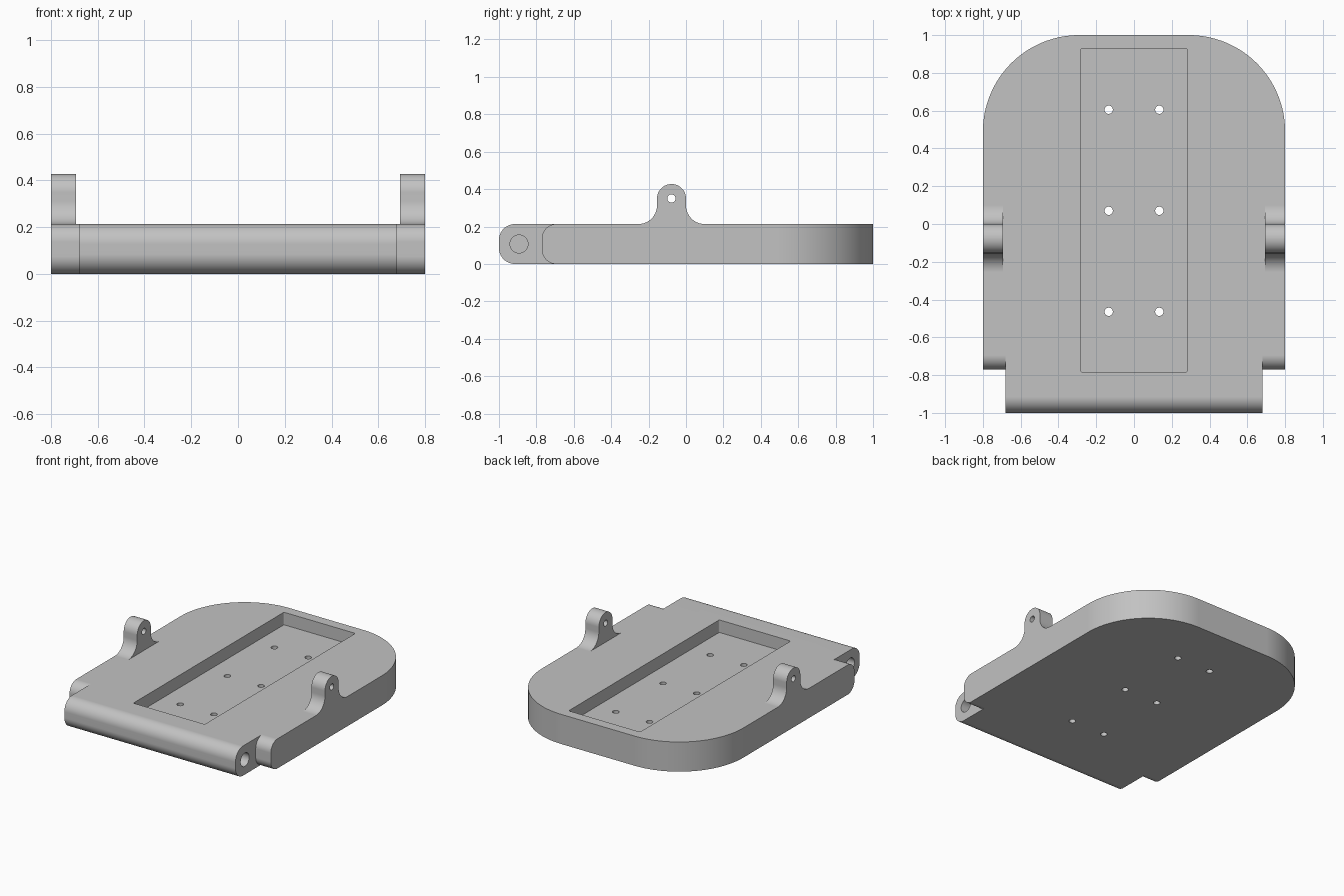
import bpy, bmesh, math
from mathutils import Vector

cube = bpy.data.objects.get("Cube")
if cube:
    bpy.data.objects.remove(cube, do_unlink=True)

H = 0.213          # plate thickness
W = 0.8            # half width of the plate

grey = bpy.data.materials.new("plain grey")
grey.use_nodes = True
grey.diffuse_color = (0.54, 0.54, 0.54, 1)
grey.node_tree.nodes["Principled BSDF"].inputs["Base Color"].default_value = grey.diffuse_color


def rounded(corners, steps=14):
    """Outline from (u, v, radius) corners, each replaced by a tangent arc."""
    out = []
    n = len(corners)
    for i, (u, v, r) in enumerate(corners):
        p = Vector((u, v))
        if r == 0:
            out.append(p)
            continue
        a = (Vector(corners[i - 1][:2]) - p).normalized()
        b = (Vector(corners[(i + 1) % n][:2]) - p).normalized()
        half = a.angle(b) / 2
        centre = p + (a + b).normalized() * (r / math.sin(half))
        start = p + a * (r / math.tan(half)) - centre
        end = p + b * (r / math.tan(half)) - centre
        sweep = start.angle_signed(end)
        t0 = math.atan2(start.y, start.x)
        for k in range(steps + 1):
            t = t0 - sweep * k / steps
            out.append(centre + r * Vector((math.cos(t), math.sin(t))))
    return out


def circle(u, v, r, n=32):
    return [Vector((u + r * math.cos(math.tau * k / n),
                    v + r * math.sin(math.tau * k / n))) for k in range(n)]


def prism(name, outline, lo, hi, axis):
    """Extrude an outline from lo to hi along X (outline in y, z) or Z (in x, y)."""
    place = (lambda p, d: (d, p.x, p.y)) if axis == "X" else (lambda p, d: (p.x, p.y, d))
    bm = bmesh.new()
    face = bm.faces.new([bm.verts.new(place(p, lo)) for p in outline])
    grown = bmesh.ops.extrude_face_region(bm, geom=[face])["geom"]
    shift = Vector(place(Vector((0, 0)), hi - lo))
    bmesh.ops.translate(bm, vec=shift, verts=[g for g in grown if isinstance(g, bmesh.types.BMVert)])
    bmesh.ops.recalc_face_normals(bm, faces=bm.faces)
    mesh = bpy.data.meshes.new(name)
    bm.to_mesh(mesh)
    bm.free()
    mesh.materials.append(grey)
    obj = bpy.data.objects.new(name, mesh)
    bpy.context.collection.objects.link(obj)
    return obj


def combine(target, tool, operation):
    """Apply a boolean and discard the tool."""
    bpy.context.view_layer.objects.active = target
    mod = target.modifiers.new("combine", "BOOLEAN")
    mod.operation, mod.solver, mod.object = operation, "EXACT", tool
    bpy.ops.object.modifier_apply(modifier=mod.name)
    bpy.data.objects.remove(tool, do_unlink=True)


# Plate: rounded front edge in side profile, two large rounded rear corners in plan
plate = prism("base_plate", rounded([(-0.77, 0, 0.075), (1, 0, 0), (1, H, 0), (-0.77, H, 0.075)]),
              -W, W, "X")
plan = rounded([(-W, -1.2, 0), (W, -1.2, 0), (W, 1, 0.51), (-W, 1, 0.51)], 32)
combine(plate, prism("plan_cutter", plan, -0.1, 0.4, "Z"), "INTERSECT")

# Hinge bar projecting from the front
bar = rounded([(-1, 0, 0.085), (-0.5, 0, 0), (-0.5, H, 0), (-1, H, 0.085)])
combine(plate, prism("hinge_bar", bar, -0.68, 0.68, "X"), "UNION")

# Filleted ears at the sides
ear = rounded([(-0.255, 0.1, 0), (-0.255, H, 0), (-0.155, H, 0.1), (-0.155, 0.427, 0.077),
               (0, 0.427, 0.077), (0, H, 0.1), (0.1, H, 0), (0.1, 0.1, 0)])
# drop the doubled points where fillets meet the plate
ear = [p for i, p in enumerate(ear) if (p - ear[i - 1]).length > 1e-4]
for side in (-1, 1):
    lo, hi = sorted((side * 0.693, side * W))
    combine(plate, prism("ear", ear, lo, hi, "X"), "UNION")

# Ear pin holes and blind hinge pin holes
for side in (-1, 1):
    lo, hi = sorted((side * 0.6, side * 0.9))
    combine(plate, prism("ear_hole_cutter", circle(-0.078, 0.35, 0.022), lo, hi, "X"), "DIFFERENCE")
    lo, hi = sorted((side * 0.53, side * 0.9))
    combine(plate, prism("pin_hole_cutter", circle(-0.893, H / 2, 0.048), lo, hi, "X"), "DIFFERENCE")

# Shallow rectangular pocket with six through holes
pocket = rounded([(-0.284, -0.783, 0.01), (0.284, -0.783, 0.01),
                  (0.284, 0.927, 0.01), (-0.284, 0.927, 0.01)], 4)
combine(plate, prism("pocket_cutter", pocket, H - 0.09, 0.4, "Z"), "DIFFERENCE")
for x in (-0.134, 0.134):
    for y in (-0.465, 0.07, 0.605):
        combine(plate, prism("screw_hole_cutter", circle(x, y, 0.022), -0.1, 0.4, "Z"), "DIFFERENCE")

# Smooth curved walls, crisp edges, flat planes
bpy.ops.object.select_all(action="DESELECT")
plate.select_set(True)
bpy.context.view_layer.objects.active = plate
bpy.ops.object.shade_smooth_by_angle(angle=math.radians(30))
flatten = plate.modifiers.new("flat planes", "WEIGHTED_NORMAL")
flatten.keep_sharp = True
